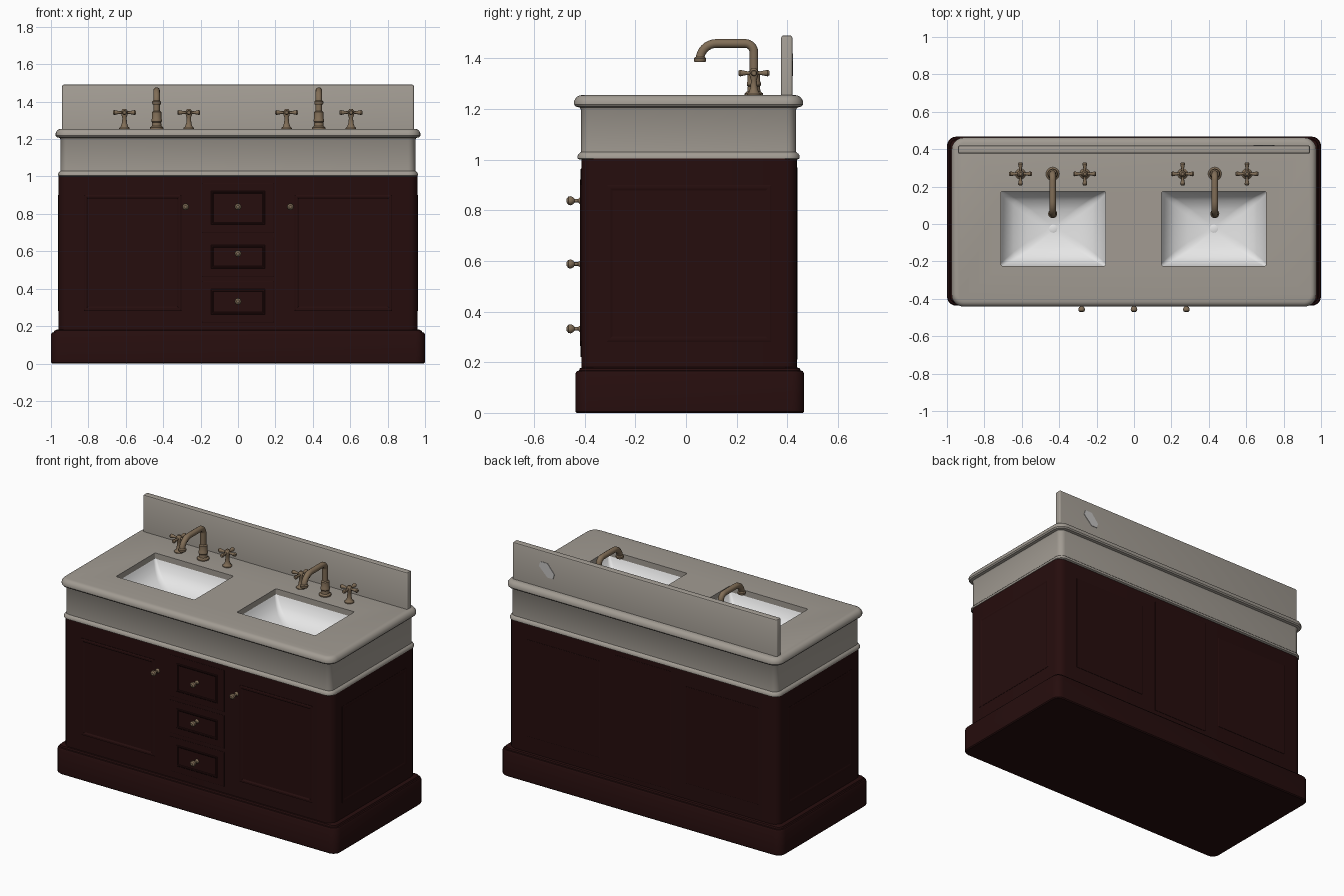
import bpy, bmesh, math
from mathutils import Vector, Matrix

cube = bpy.data.objects.get("Cube")
if cube:
    bpy.data.objects.remove(cube, do_unlink=True)


def material(name, colour, rough=0.5):
    m = bpy.data.materials.new(name)
    m.use_nodes = True
    m.diffuse_color = (*colour, 1)
    node = m.node_tree.nodes["Principled BSDF"]
    node.inputs["Base Color"].default_value = (*colour, 1)
    node.inputs["Roughness"].default_value = rough
    return m


WOOD = material("dark wood", (0.019, 0.004, 0.004))
STONE = material("grey stone", (0.36, 0.33, 0.29))
BRASS = material("aged brass", (0.22, 0.155, 0.095))
WHITE = material("white ceramic", (0.85, 0.85, 0.85))
LABEL = material("pale grey label", (0.55, 0.54, 0.53))


def select(obj):
    bpy.ops.object.select_all(action="DESELECT")
    obj.select_set(True)
    bpy.context.view_layer.objects.active = obj


def smooth(obj, angle=35):
    select(obj)
    bpy.ops.object.shade_smooth_by_angle(angle=math.radians(angle))


def loft(name, rings, mat, matrix=Matrix(), cap_start=True, angle=35):
    """Skin a list of matching point loops and cap the ends."""
    bm = bmesh.new()
    loops = [[bm.verts.new(matrix @ Vector(p)) for p in ring] for ring in rings]
    for a, b in zip(loops, loops[1:]):
        for i in range(len(a)):
            j = (i + 1) % len(a)
            bm.faces.new((a[i], a[j], b[j], b[i]))
    if cap_start:
        bm.faces.new(loops[0][::-1])
    bm.faces.new(loops[-1])
    mesh = bpy.data.meshes.new(name)
    bm.to_mesh(mesh)
    bm.free()
    obj = bpy.data.objects.new(name, mesh)
    bpy.context.collection.objects.link(obj)
    mesh.materials.append(mat)
    smooth(obj, angle)
    return obj


def rounded_rect(hx, y0, y1, r, z, cx=0, steps=5):
    pts = []
    corners = [(hx - r, y1 - r), (r - hx, y1 - r), (r - hx, y0 + r), (hx - r, y0 + r)]
    for k, (x, y) in enumerate(corners):
        for s in range(steps + 1):
            a = math.pi / 2 * (k + s / steps)
            pts.append((cx + x + r * math.cos(a), y + r * math.sin(a), z))
    return pts


def stack(name, hx, y0, y1, r, profile, mat):
    """Moulded block: profile lists (inset, height)."""
    rings = [rounded_rect(hx - d, y0 + d, y1 - d, max(r - d, 0.003), z) for d, z in profile]
    return loft(name, rings, mat)


def lathe(name, profile, origin, direction, mat, sides=20):
    """Turned part: profile lists (radius, distance along direction)."""
    turn = Vector((0, 0, 1)).rotation_difference(Vector(direction)).to_matrix().to_4x4()
    angles = [2 * math.pi * i / sides for i in range(sides)]
    rings = [[(r * math.cos(a), r * math.sin(a), h) for a in angles] for r, h in profile]
    return loft(name, rings, mat, Matrix.Translation(origin) @ turn)


def panel(name, centre, width, height, steps, yaw=0):
    """Rectangular moulding on a wall: steps list (inset, depth outwards)."""
    rings = []
    for d, out in steps:
        w, h = width / 2 - d, height / 2 - d
        rings.append([(-w, -out, -h), (w, -out, -h), (w, -out, h), (-w, -out, h)])
    place = Matrix.Translation(centre) @ Matrix.Rotation(math.radians(yaw), 4, "Z")
    return loft(name, rings, WOOD, place, angle=10)


# Cabinet carcass and plinth
FRONT, BACK, SIDE = -0.413, 0.438, 0.96
stack("plinth", 1.0, -0.437, 0.467, 0.05,
      [(0.006, 0), (0, 0.006), (0, 0.155), (0.006, 0.165), (0.014, 0.167),
       (0.018, 0.176), (0.034, 0.182)], WOOD)
stack("cabinet", SIDE, FRONT, BACK, 0.05, [(0, 0.17), (0, 1.005)], WOOD)

# Door, side and back mouldings
FRAME = [(0, -0.005), (0, 0.003), (0.005, 0.006), (0.014, 0.006), (0.022, 0.001)]
PLATE = [(0, -0.005), (0, 0.002), (0.002, 0.003)]
for side, sx in (("right", -1), ("left", 1)):
    panel(side + "_door_moulding", (sx * 0.563, FRONT, 0.592), 0.52, 0.62, FRAME)
    panel(side + "_back_moulding", (sx * 0.563, BACK, 0.592), 0.52, 0.62, PLATE, 180)
    panel(side + "_side_moulding", (sx * SIDE, 0.012, 0.59), 0.65, 0.62,
          [(d, o * 0.5) for d, o in FRAME], sx * 90)
panel("back_centre_panel", (0, BACK, 0.59), 0.4, 0.76, PLATE, 180)


# Knobs
def knob(name, x, z):
    lathe(name, [(0.014, 0), (0.012, 0.006), (0.007, 0.012), (0.007, 0.026), (0.014, 0.032),
                 (0.018, 0.041), (0.016, 0.051), (0.008, 0.057)],
          (x, FRONT - 0.001, z), (0, -1, 0), BRASS, 16)


knob("right_door_knob", -0.28, 0.838)
knob("left_door_knob", 0.28, 0.838)

# Drawers
for label, z0, z1, knob_z in (("top", 0.7, 0.965, 0.838), ("middle", 0.465, 0.675, 0.588),
                              ("bottom", 0.22, 0.44, 0.332)):
    mid = (z0 + z1) / 2
    panel(label + "_drawer", (0, FRONT, mid), 0.385, z1 - z0, PLATE)
    panel(label + "_drawer_moulding", (0, FRONT - 0.002, mid), 0.29, z1 - z0 - 0.085,
          [(d * 0.6, o * 0.7) for d, o in FRAME])
    knob(label + "_drawer_knob", 0, knob_z)

# Stone counter: trim, apron and rounded top edge in one profile
counter = stack("counter", 0.975, -0.442, 0.462, 0.065,
                [(0.022, 1.0), (0.013, 1.005), (0.013, 1.015), (0.019, 1.024), (0.027, 1.03),
                 (0.027, 1.198), (0.022, 1.206), (0.006, 1.21), (0, 1.218), (0, 1.232),
                 (0.006, 1.242), (0.012, 1.249), (0.02, 1.253), (0.03, 1.255)], STONE)

# Sink openings and bowls
SINK_HX, SINK_Y0, SINK_Y1 = 0.279, -0.224, 0.174
SINK_MID = (SINK_Y0 + SINK_Y1) / 2
for side, cx in (("right", -0.432), ("left", 0.427)):
    cutter = loft("sink_cutter", [rounded_rect(SINK_HX, SINK_Y0, SINK_Y1, 0.008, z, cx)
                                  for z in (1.06, 1.3)], STONE)
    cutter.hide_render = True
    cut = counter.modifiers.new("sink_opening", "BOOLEAN")
    cut.operation, cut.solver, cut.object = "DIFFERENCE", "EXACT", cutter
    select(counter)
    bpy.ops.object.modifier_apply(modifier=cut.name)
    bpy.data.objects.remove(cutter, do_unlink=True)
    bowl = []
    for scale, z, r in ((1.015, 1.228, 0.012), (0.98, 1.205, 0.016), (0.9, 1.165, 0.022),
                        (0.76, 1.128, 0.028), (0.5, 1.1, 0.03), (0.12, 1.084, 0.018)):
        hy = (SINK_Y1 - SINK_Y0) / 2 * scale
        bowl.append(rounded_rect(SINK_HX * scale, SINK_MID - hy, SINK_MID + hy, r, z, cx))
    loft(side + "_sink_bowl", bowl, WHITE, cap_start=False, angle=50)
    lathe(side + "_sink_drain", [(0.022, 0), (0.022, 0.004), (0.016, 0.006)],
          (cx, SINK_MID, 1.083), (0, 0, 1), WHITE)
smooth(counter)

# Backsplash, with a small label on its rear face
stack("backsplash", 0.94, 0.376, 0.42, 0.008,
      [(0, 1.24), (0, 1.482), (0.003, 1.488), (0.009, 1.491)], STONE)
outline = [(0.74, 1.42), (0.69, 1.42), (0.64, 1.36), (0.65, 1.33), (0.69, 1.33), (0.75, 1.39)]
loft("rear_label", [[(x, y, z) for x, z in outline[::-1]] for y in (0.423, 0.419)], LABEL)


# Taps
def arc(cy, cz, r, start, end, steps=8):
    angles = [math.radians(start + (end - start) * i / steps) for i in range(steps + 1)]
    return [(cy + r * math.cos(a), cz + r * math.sin(a)) for a in angles]


def spout(name, x):
    path = [(0.268, 1.25)] + arc(0.233, 1.424, 0.035, 0, 90)
    path += arc(0.12, 1.394, 0.065, 90, 180) + [(0.055, 1.388)]
    curve = bpy.data.curves.new(name, "CURVE")
    curve.dimensions = "3D"
    curve.bevel_depth, curve.bevel_resolution, curve.use_fill_caps = 0.018, 3, True
    line = curve.splines.new("POLY")
    line.points.add(len(path) - 1)
    for p, (y, z) in zip(line.points, path):
        p.co = (x, y, z, 1)
    obj = bpy.data.objects.new(name, curve)
    bpy.context.collection.objects.link(obj)
    curve.materials.append(BRASS)
    select(obj)
    bpy.ops.object.convert(target="MESH")
    smooth(bpy.context.view_layer.objects.active, 45)


def cross_handle(name, x):
    y, z = 0.268, 1.342
    lathe(name + "_stem", [(0.028, 0), (0.028, 0.006), (0.02, 0.012), (0.014, 0.03), (0.011, 0.06),
                           (0.016, 0.074), (0.018, 0.09), (0.014, 0.1), (0.008, 0.108)],
          (x, y, 1.254), (0, 0, 1), BRASS)
    for i, d in enumerate(((1, 0, 0), (-1, 0, 0), (0, 1, 0), (0, -1, 0))):
        lathe(f"{name}_arm_{i + 1}", [(0.009, 0), (0.007, 0.025), (0.011, 0.045),
                                      (0.013, 0.054), (0.009, 0.061)], (x, y, z), d, BRASS, 12)


for side, x in (("right", -0.435), ("left", 0.432)):
    spout(side + "_spout", x)
    lathe(side + "_spout_base", [(0.036, 0), (0.036, 0.008), (0.026, 0.016), (0.024, 0.035),
                                 (0.028, 0.04), (0.028, 0.05), (0.025, 0.056), (0.025, 0.09),
                                 (0.018, 0.096)], (x, 0.268, 1.254), (0, 0, 1), BRASS)
    lathe(side + "_spout_tip", [(0.022, 0), (0.024, 0.004), (0.024, 0.014), (0.018, 0.02)],
          (x, 0.055, 1.386), (0, 0, 1), BRASS)
    for part, dx in (("outer" if x < 0 else "inner", -0.172), ("inner" if x < 0 else "outer", 0.172)):
        cross_handle(f"{side}_{part}_handle", x + dx)
